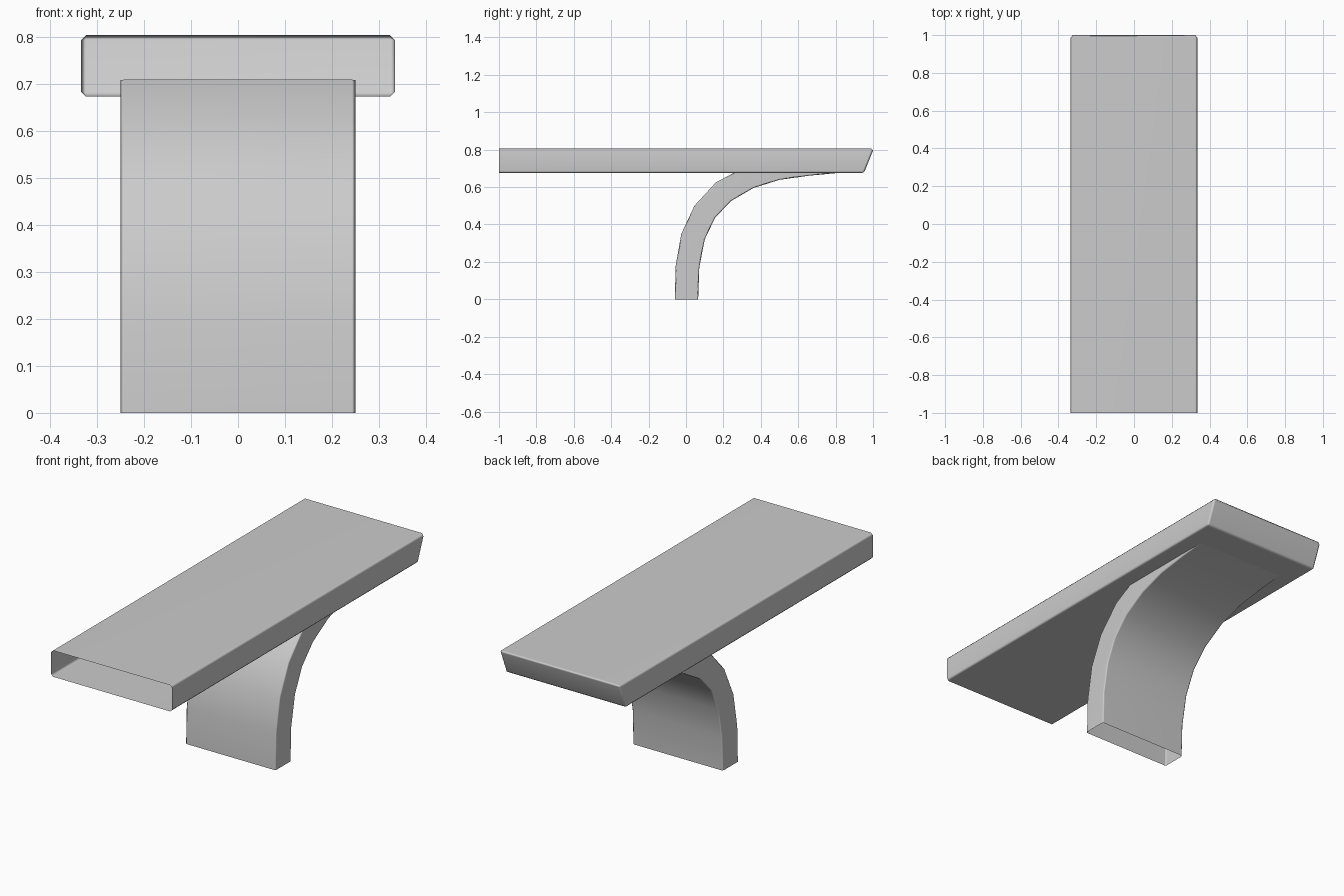
import bpy, bmesh, math

if "Cube" in bpy.data.objects:
    bpy.data.objects.remove(bpy.data.objects["Cube"])


def extrude_profile(name, pts, half_width, open_strips, bevel):
    """Extrude a closed (y, z) outline along x, leave some strips open, chamfer hard edges."""
    bm = bmesh.new()
    left = [bm.verts.new((-half_width, y, z)) for y, z in pts]
    right = [bm.verts.new((half_width, y, z)) for y, z in pts]
    bm.faces.new(left)
    bm.faces.new(right[::-1])
    n = len(pts)
    for i in range(n):
        if i not in open_strips:
            j = (i + 1) % n
            bm.faces.new((left[j], left[i], right[i], right[j]))
    bm.normal_update()
    bmesh.ops.recalc_face_normals(bm, faces=bm.faces[:])
    hard = [e for e in bm.edges
            if len(e.link_faces) == 2 and e.calc_face_angle() > math.radians(40)]
    bmesh.ops.bevel(bm, geom=hard, offset=bevel, segments=1,
                    affect='EDGES', clamp_overlap=True)
    mesh = bpy.data.meshes.new(name)
    bm.to_mesh(mesh)
    bm.free()
    obj = bpy.data.objects.new(name, mesh)
    bpy.context.collection.objects.link(obj)
    bpy.ops.object.select_all(action='DESELECT')
    obj.select_set(True)
    bpy.context.view_layer.objects.active = obj
    bpy.ops.object.shade_smooth_by_angle(angle=math.radians(60))
    wn = obj.modifiers.new("face_weighted_normals", 'WEIGHTED_NORMAL')
    wn.keep_sharp = True
    return obj


# Long flat slab: open at the front, slanted at the back
slab = [(-1, 0.674), (0.951, 0.674), (1.004, 0.805), (-1, 0.805)]
extrude_profile("top_slab", slab, 0.335, {3}, 0.011)

# Curved support: open at the foot and where it runs into the slab
outer = [(0.065, 0), (0.071, 0.17), (0.1, 0.32), (0.155, 0.435), (0.24, 0.525),
         (0.36, 0.595), (0.5, 0.639), (0.66, 0.661), (0.84, 0.678)]
inner = [(-0.06, 0), (-0.055, 0.18), (-0.025, 0.35), (0.045, 0.5),
         (0.16, 0.625), (0.32, 0.71)]
outline = outer + inner[::-1]
extrude_profile("curved_support", outline, 0.25,
                {len(outer) - 1, len(outline) - 1}, 0.007)
